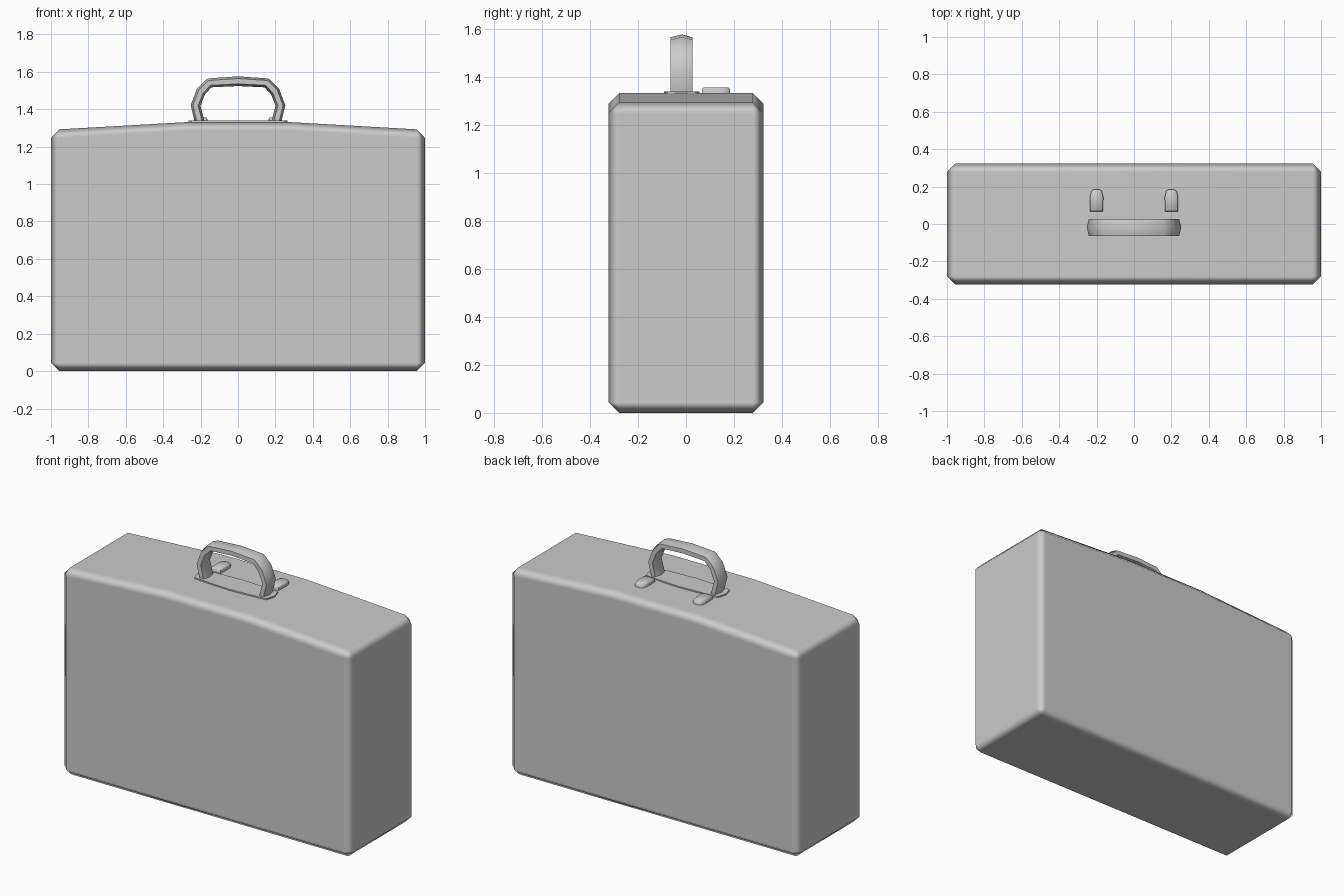
import bpy, math
from mathutils import Vector

if "Cube" in bpy.data.objects:
    bpy.data.objects.remove(bpy.data.objects["Cube"])


def make_object(name, verts, faces, angle=60):
    mesh = bpy.data.meshes.new(name)
    mesh.from_pydata(verts, [], faces)
    mesh.update()
    obj = bpy.data.objects.new(name, mesh)
    bpy.context.collection.objects.link(obj)
    bpy.ops.object.select_all(action='DESELECT')
    obj.select_set(True)
    bpy.context.view_layer.objects.active = obj
    bpy.ops.object.shade_smooth_by_angle(angle=math.radians(angle))
    return obj


def loft(name, rings, angle=60):
    """Skin a list of equal-sized closed rings and cap both ends."""
    n = len(rings[0])
    verts = [tuple(p) for ring in rings for p in ring]
    faces = [(r * n + i, r * n + (i + 1) % n, (r + 1) * n + (i + 1) % n, (r + 1) * n + i)
             for r in range(len(rings) - 1) for i in range(n)]
    faces += [tuple(reversed(range(n))), tuple(range(len(verts) - n, len(verts)))]
    return make_object(name, verts, faces, angle)


# Case body: side profile with a gently crowned top, chamfered all round
profile = [(-1, 0), (-1, 1.29), (-0.28, 1.331), (0.28, 1.331), (1, 1.29), (1, 0)]
body = loft("case_body", [[(x, y, z) for x, z in profile] for y in (-0.323, 0.323)])
bevel = body.modifiers.new("Chamfer", 'BEVEL')
bevel.width = 0.044
bevel.segments = 1
bevel.limit_method = 'ANGLE'
bevel.angle_limit = math.radians(30)
bevel.harden_normals = True

# Handle base plate: thin slab with bowed long sides
yc = -0.018
half = [(0.265, 0), (0.248, 0.058), (0.13, 0.067), (0, 0.074)]
back = half + [(-x, y) for x, y in reversed(half[:-1])]
outline = back + [(x, -y) for x, y in reversed(back[1:-1])]
loft("handle_plate", [[(x, yc + y, z) for x, y in outline] for z in (1.32, 1.339)], 30)

# Handle: six-sided flattened section swept along an arch
side = [(-0.203, 1.325), (-0.227, 1.42), (-0.198, 1.495), (-0.152, 1.541)]
path = [Vector((x, z)) for x, z in side + [(0, 1.550)] + [(-x, z) for x, z in reversed(side)]]
section = [(0, 0.026), (0.046, 0.014), (0.046, -0.014),
           (0, -0.026), (-0.046, -0.014), (-0.046, 0.014)]
rings = []
for i, p in enumerate(path):
    before = (p - path[max(i - 1, 0)]).normalized()
    after = (path[min(i + 1, len(path) - 1)] - p).normalized()
    t = (before + after).normalized()
    normal = Vector((-t.y, t.x))
    rings.append([(p.x + normal.x * o, yc + w, p.y + normal.y * o) for w, o in section])
loft("handle", rings, 60)

# Two latch tabs behind the handle, with tapered tops and rounded rear ends
tab = [(-0.034, -0.058), (0.034, -0.058), (0.036, 0.02), (0.028, 0.052),
       (0.016, 0.060), (-0.016, 0.060), (-0.028, 0.052), (-0.036, 0.02)]
for name, x0 in (("latch_left", -0.2), ("latch_right", 0.2)):
    loft(name, [[(x0 + x * s, 0.124 + y * s, z) for x, y in tab]
                for z, s in ((1.32, 1), (1.346, 1), (1.355, 0.85))], 60)
